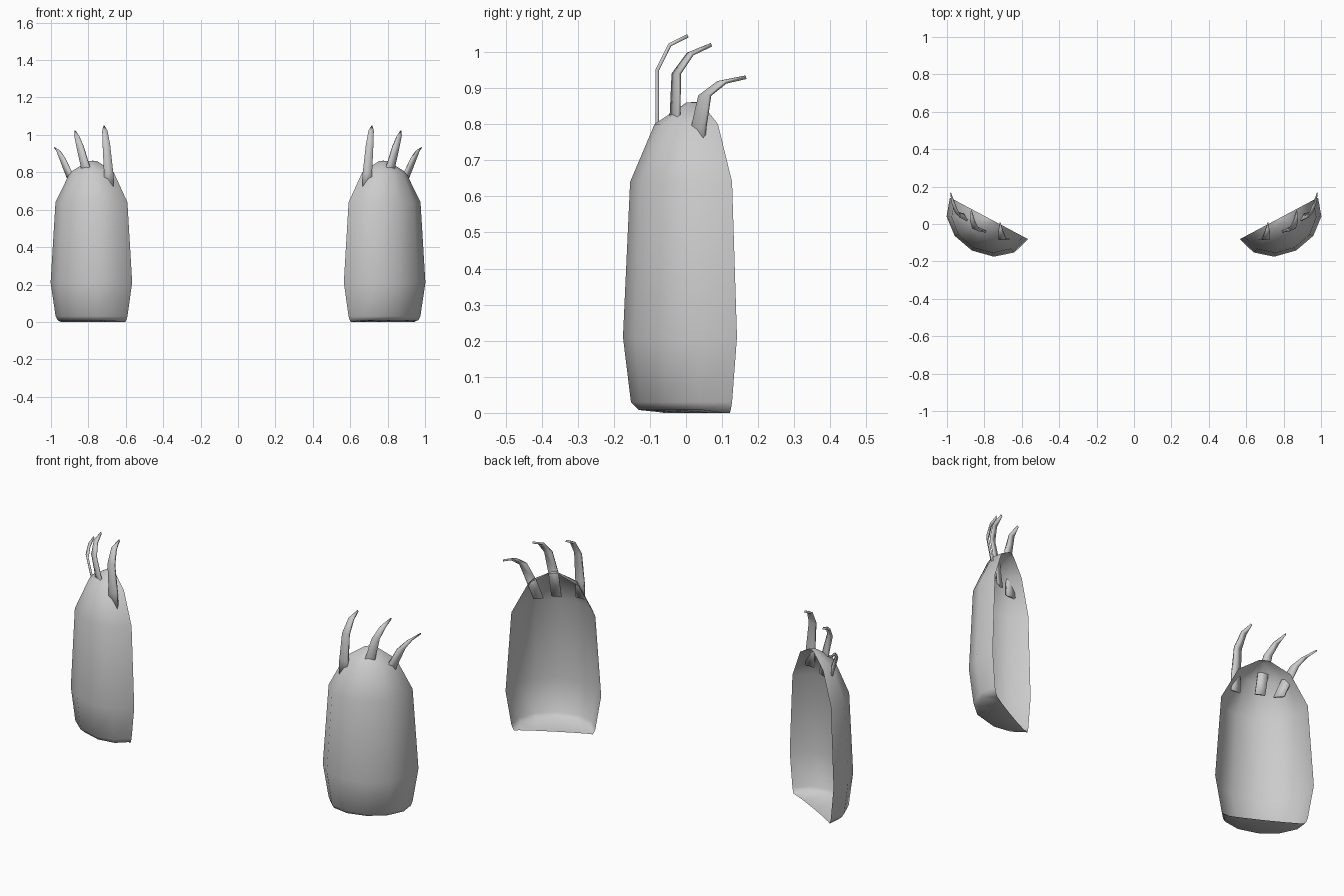
import bpy, bmesh, math
from mathutils import Vector

cube = bpy.data.objects.get("Cube")
if cube:
    bpy.data.objects.remove(cube, do_unlink=True)

grey = bpy.data.materials.new("plain_grey")
grey.use_nodes = True
COLOUR = (0.6, 0.6, 0.6, 1)
grey.diffuse_color = COLOUR
grey.node_tree.nodes["Principled BSDF"].inputs["Base Color"].default_value = COLOUR

CENTRE = Vector((0.775, 0.03, 0))
TURN = math.radians(28)
ALONG = Vector((math.cos(TURN), math.sin(TURN), 0))    # across the open back
OUT = Vector((math.sin(TURN), -math.cos(TURN), 0))     # towards the bulge
SEGMENTS = 6


def make_sheet(name, rows, side, angle):
    """Join rows of points into a sheet; side -1 mirrors it in x."""
    bm = bmesh.new()
    grid = [[bm.verts.new((p.x * side, p.y, p.z)) for p in row] for row in rows]
    for low, high in zip(grid, grid[1:]):
        for i in range(len(low) - 1):
            quad = [low[i], low[i + 1], high[i + 1], high[i]]
            bm.faces.new(quad if side > 0 else quad[::-1])
    bmesh.ops.remove_doubles(bm, verts=bm.verts, dist=0.0005)
    mesh = bpy.data.meshes.new(name)
    bm.to_mesh(mesh)
    bm.free()
    mesh.materials.append(grey)
    obj = bpy.data.objects.new(name, mesh)
    bpy.context.collection.objects.link(obj)
    bpy.ops.object.select_all(action="DESELECT")
    obj.select_set(True)
    bpy.context.view_layer.objects.active = obj
    bpy.ops.object.shade_smooth_by_angle(angle=math.radians(angle))
    return obj


def arc(z, half_width, depth):
    """Half-oval cross-section of the shell at one height."""
    points = []
    for i in range(SEGMENTS + 1):
        t = math.pi * (1 - i / SEGMENTS)
        p = CENTRE + ALONG * half_width * math.cos(t) + OUT * depth * math.sin(t)
        points.append(Vector((p.x, p.y, z)))
    return points


# height, half width, depth, from the floor lip to the domed top
SHELL = [(0.0, 0.195, 0.01), (0.008, 0.2, 0.15), (0.03, 0.208, 0.175),
         (0.21, 0.237, 0.195), (0.64, 0.208, 0.178), (0.8, 0.125, 0.115),
         (0.86, 0.025, 0.03), (0.862, 0.0, 0.0)]

# spine points from the root inside the shell to the tip, and the turn of the blade
CLAWS = {
    "inner": (0, [(0.69, -0.08, 0.71), (0.692, -0.08, 0.8), (0.704, -0.08, 0.95),
                  (0.712, -0.045, 1.02), (0.716, 0.005, 1.045)]),
    "middle": (25, [(0.798, -0.03, 0.71), (0.816, -0.03, 0.83), (0.845, -0.027, 0.94),
                    (0.862, 0.012, 0.995), (0.87, 0.07, 1.02)]),
    "outer": (48, [(0.868, 0.025, 0.7), (0.903, 0.035, 0.79), (0.942, 0.052, 0.88),
                   (0.963, 0.1, 0.917), (0.98, 0.165, 0.93)]),
}
WIDTHS = (0.05, 0.05, 0.04, 0.028, 0.004)

for side, label in ((1, "left"), (-1, "right")):
    make_sheet(label + "_shell", [arc(*row) for row in SHELL], side, 50)

    for claw, (turn, spine) in CLAWS.items():
        a = math.radians(turn)
        across = Vector((math.cos(a), math.sin(a), 0))
        rows = [(Vector(p) - across * w / 2, Vector(p) + across * w / 2)
                for p, w in zip(spine, WIDTHS)]
        blade = make_sheet(f"{label}_{claw}_claw", rows, side, 25)
        thick = blade.modifiers.new("thickness", "SOLIDIFY")
        thick.thickness = 0.01
        thick.offset = 0
